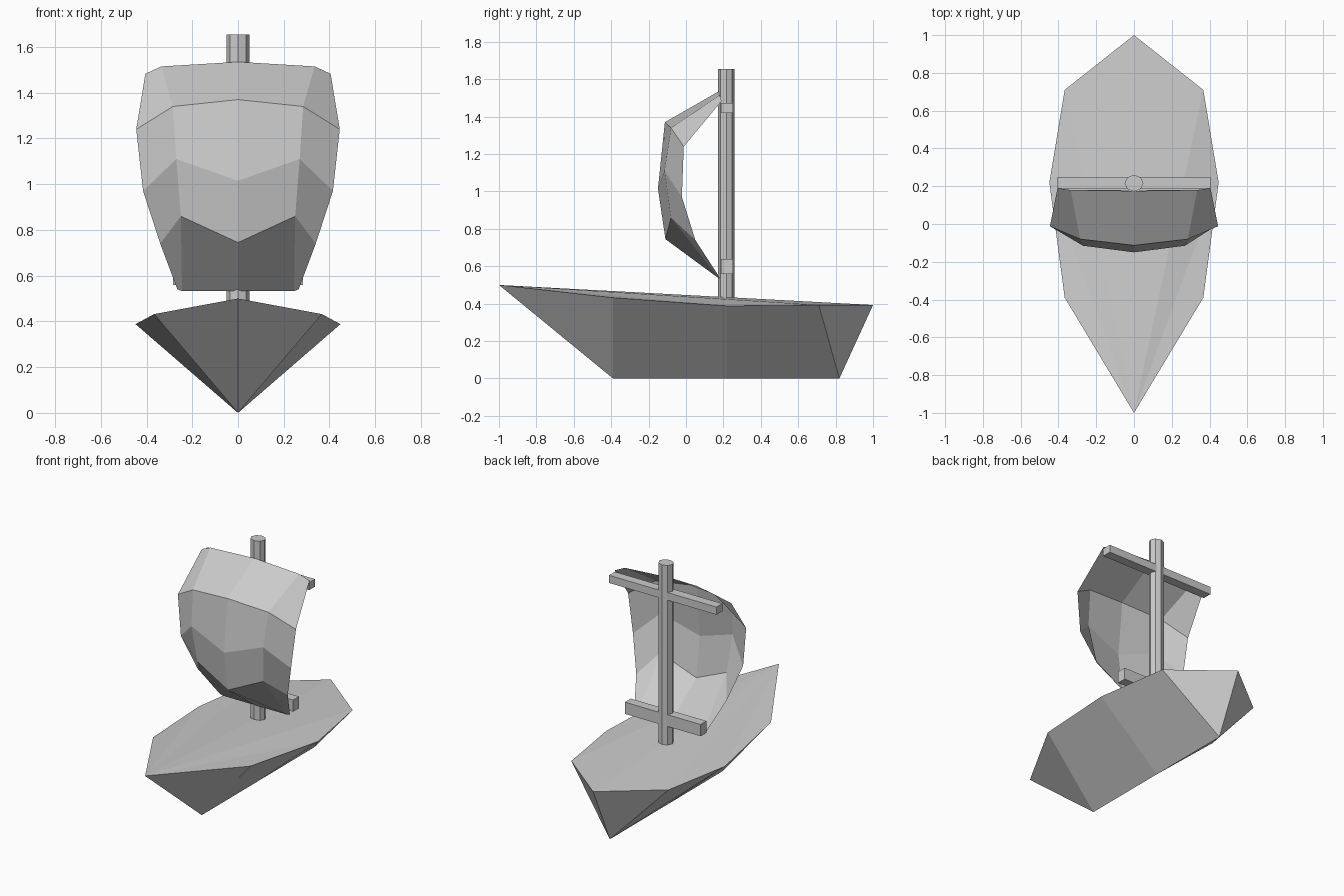
import bpy, bmesh
from mathutils import Matrix

if "Cube" in bpy.data.objects:
    bpy.data.objects.remove(bpy.data.objects["Cube"])


def finish(name, bm, outward=True):
    if outward:
        bmesh.ops.recalc_face_normals(bm, faces=bm.faces[:])
    me = bpy.data.meshes.new(name)
    bm.to_mesh(me)
    bm.free()
    ob = bpy.data.objects.new(name, me)
    bpy.context.collection.objects.link(ob)
    return ob


def box(name, x, y0, y1, z0, z1):
    bm = bmesh.new()
    m = Matrix.Translation((0, (y0 + y1) / 2, (z0 + z1) / 2)) @ Matrix.Diagonal((2 * x, y1 - y0, z1 - z0, 1))
    bmesh.ops.create_cube(bm, size=1, matrix=m)
    return finish(name, bm)


# Hull: V section, deck rim above a straight keel
bm = bmesh.new()
bow = bm.verts.new((0, -1, 0.5))
stern = bm.verts.new((0, 1, 0.393))
keel = [bm.verts.new((0, y, 0)) for y in (-0.39, 0.22, 0.82)]
for s in (-1, 1):
    rim = [bm.verts.new((s * x, y, z)) for x, y, z in
           ((0.367, -0.39, 0.432), (0.448, 0.22, 0.388), (0.367, 0.71, 0.393))]
    bm.faces.new((bow, rim[0], keel[0]))
    for i in range(2):
        bm.faces.new((rim[i], rim[i + 1], keel[i + 1], keel[i]))
    bm.faces.new((rim[2], stern, keel[2]))
    # deck half, fanned from the bow
    line = rim + [stern]
    for a, b in zip(line, line[1:]):
        bm.faces.new((bow, a, b))
finish("hull", bm)

# Mast
bm = bmesh.new()
m = Matrix.Translation((0, 0.216, 1.03)) @ Matrix.Diagonal((1, 0.88, 1, 1))
bmesh.ops.create_cone(bm, cap_ends=True, segments=8, radius1=0.05, radius2=0.05, depth=1.25, matrix=m)
finish("mast", bm)

# Yards
box("upper_yard", 0.405, 0.187, 0.25, 1.42, 1.472)
box("lower_yard", 0.285, 0.187, 0.25, 0.56, 0.64)

# Sail: rows from top to bottom, each centre / inner / edge, mirrored in x
rows = [
    ((0, 0.175, 1.535), (0.335, 0.18, 1.515), (0.405, 0.19, 1.483)),
    ((0, -0.113, 1.37), (0.285, -0.08, 1.34), (0.445, -0.012, 1.24)),
    ((0, -0.15, 1.015), (0.27, -0.115, 1.11), (0.415, -0.022, 0.97)),
    ((0, -0.11, 0.745), (0.25, -0.08, 0.86), (0.34, 0.05, 0.74)),
    ((0, 0.18, 0.532), (0.245, 0.18, 0.532), (0.265, 0.18, 0.54)),
]
bm = bmesh.new()
grid = []
for c, i, e in rows:
    pts = [(-e[0], *e[1:]), (-i[0], *i[1:]), c, i, e]
    grid.append([bm.verts.new(p) for p in pts])
for a, b in zip(grid, grid[1:]):
    for k in range(4):
        bm.faces.new((a[k], b[k], b[k + 1], a[k + 1]))
finish("sail", bm, outward=False)
